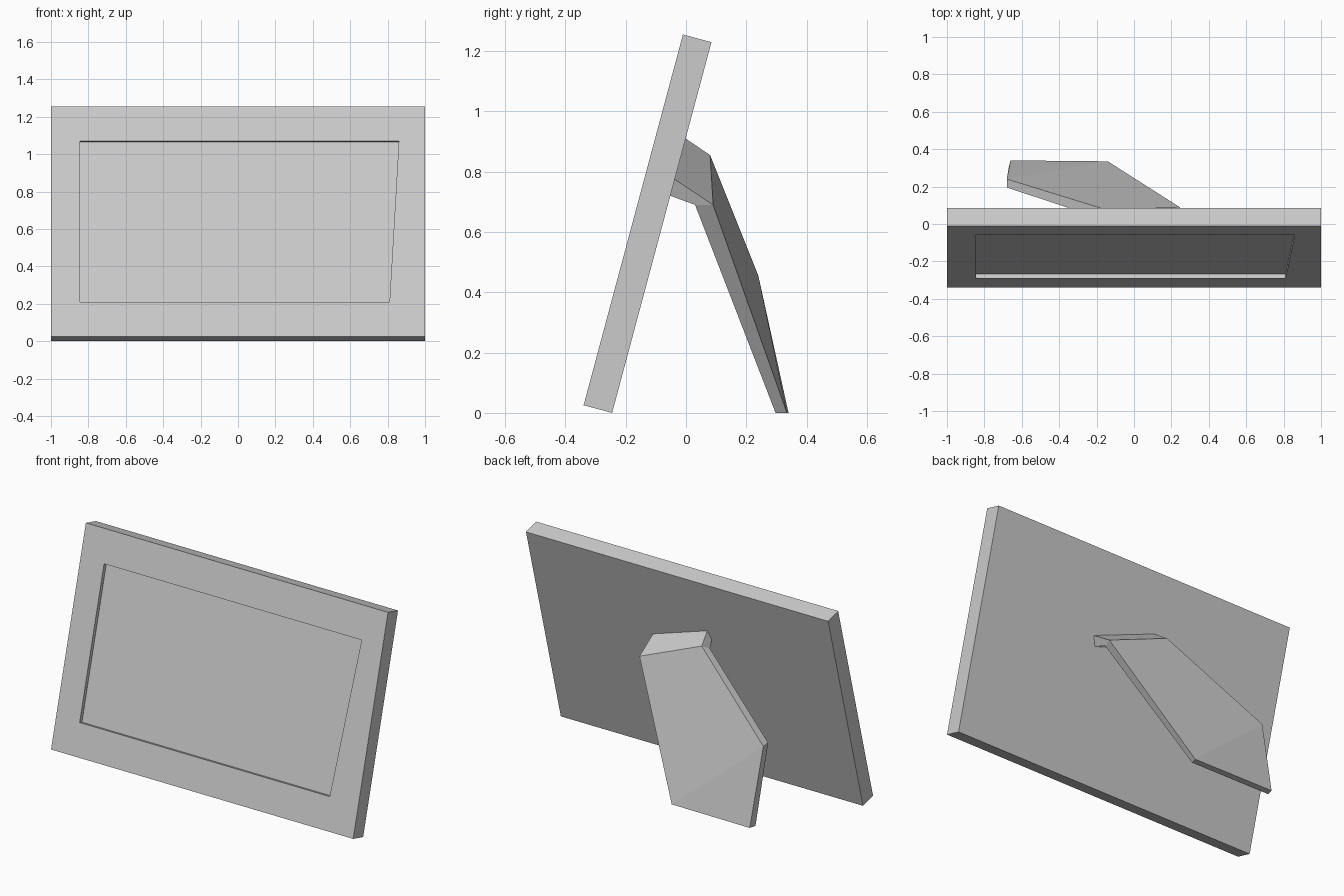
import bpy, bmesh, math
from mathutils import Matrix

cube = bpy.data.objects.get("Cube")
if cube:
    bpy.data.objects.remove(cube, do_unlink=True)

grey = bpy.data.materials.new("light grey")
grey.use_nodes = True
colour = (0.6, 0.6, 0.6, 1)
grey.diffuse_color = colour
grey.node_tree.nodes["Principled BSDF"].inputs["Base Color"].default_value = colour


def loft(name, rings, matrix=Matrix()):
    """Join equal rings of points with quads and cap both ends."""
    bm = bmesh.new()
    loops = [[bm.verts.new(p) for p in ring] for ring in rings]
    for a, b in zip(loops, loops[1:]):
        for i in range(len(a)):
            j = (i + 1) % len(a)
            bm.faces.new((a[i], a[j], b[j], b[i]))
    bm.faces.new(loops[0])
    bm.faces.new(loops[-1])
    finish(name, bm, matrix)


def finish(name, bm, matrix=Matrix()):
    bm.transform(matrix)
    bmesh.ops.recalc_face_normals(bm, faces=bm.faces)
    mesh = bpy.data.meshes.new(name)
    bm.to_mesh(mesh)
    bm.free()
    mesh.materials.append(grey)
    obj = bpy.data.objects.new(name, mesh)
    bpy.context.collection.objects.link(obj)


# Leaning frame with a shallow, skewed picture recess
THICK, HEIGHT, DEPTH = 0.098, 1.273, 0.023
outer = [(-1, 0), (1, 0), (1, HEIGHT), (-1, HEIGHT)]
recess = [(-0.845, 0.19), (0.81, 0.19), (0.86, 1.082), (-0.845, 1.082)]
rings = [[(x, y, z) for x, z in outline] for outline, y in
         ((outer, 0), (outer, -THICK), (recess, -THICK), (recess, DEPTH - THICK))]
lean = Matrix.Translation((0, -0.245, 0)) @ Matrix.Rotation(math.radians(-15), 4, "X")
loft("picture_frame", rings, lean)

# Bent easel leg: outer and inner skins, starting at the hinge on the frame
outer_skin = [(0.245, -0.038, 0.775), (-0.14, -0.001, 0.91),
              (0.245, 0.09, 0.69), (-0.16, 0.08, 0.855),
              (-0.14, 0.335, 0), (-0.68, 0.24, 0.455), (-0.66, 0.34, 0)]
inner_skin = [(0.225, -0.052, 0.72), (-0.16, -0.015, 0.857),
              (0.225, 0.03, 0.69), (-0.18, 0.03, 0.825),
              (-0.15, 0.297, 0), (-0.68, 0.195, 0.46), (-0.67, 0.3, 0)]
skin_faces = [(0, 1, 3, 2), (2, 3, 5, 4), (4, 5, 6)]
border = [0, 1, 3, 5, 6, 4, 2]
bm = bmesh.new()
skins = [[bm.verts.new(p) for p in skin] for skin in (outer_skin, inner_skin)]
for skin in skins:
    for face in skin_faces:
        bm.faces.new([skin[i] for i in face])
for i, j in zip(border, border[1:] + border[:1]):
    bm.faces.new((skins[0][i], skins[0][j], skins[1][j], skins[1][i]))
finish("easel_leg", bm)
